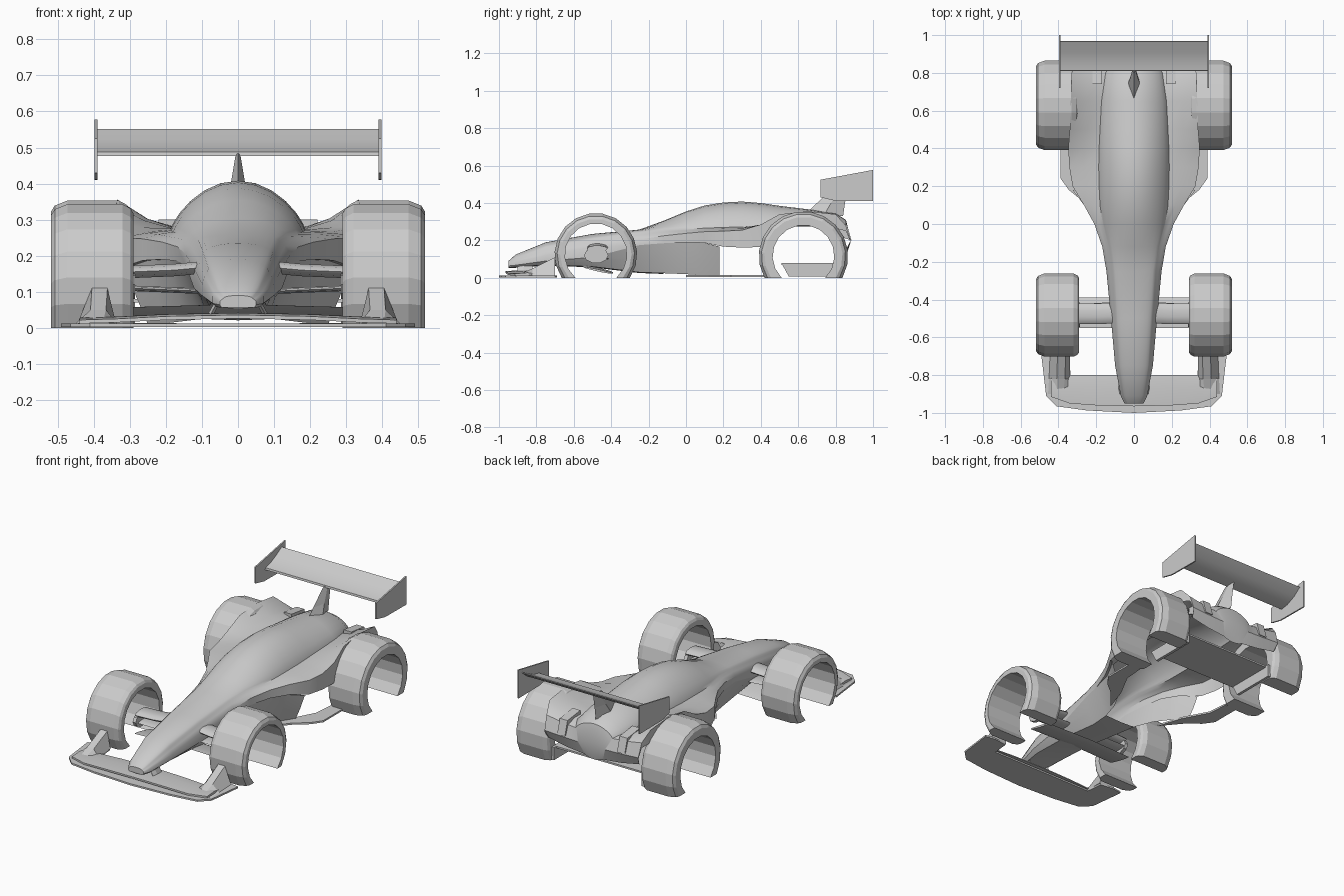
import bpy, bmesh, math

if "Cube" in bpy.data.objects:
    bpy.data.objects.remove(bpy.data.objects["Cube"])


def make(name, verts, faces, mirror=False, smooth=None):
    me = bpy.data.meshes.new(name)
    me.from_pydata([tuple(v) for v in verts], [], faces)
    bm = bmesh.new()
    bm.from_mesh(me)
    bmesh.ops.remove_doubles(bm, verts=bm.verts, dist=0.0002)
    if mirror:
        geom = bm.verts[:] + bm.edges[:] + bm.faces[:]
        bmesh.ops.mirror(bm, geom=geom, axis='X', merge_dist=0.0005)
    bmesh.ops.recalc_face_normals(bm, faces=bm.faces)
    bm.to_mesh(me)
    bm.free()
    ob = bpy.data.objects.new(name, me)
    bpy.context.collection.objects.link(ob)
    if smooth:
        bpy.ops.object.select_all(action='DESELECT')
        ob.select_set(True)
        bpy.context.view_layer.objects.active = ob
        bpy.ops.object.shade_smooth_by_angle(angle=math.radians(smooth))
    return ob


def loft(name, rows, cap0=False, cap1=False, closed=False, **kw):
    n = len(rows[0])
    verts = [p for r in rows for p in r]
    faces = []
    for i in range(len(rows) - 1):
        for j in range(n if closed else n - 1):
            k = (j + 1) % n
            faces.append((i * n + j, i * n + k, (i + 1) * n + k, (i + 1) * n + j))
    if cap0:
        faces.append(tuple(range(n)))
    if cap1:
        faces.append(tuple(range(len(verts) - n, len(verts))))
    return make(name, verts, faces, **kw)


def prism(name, outline, lo, hi, axis='z', mirror=True):
    put = (lambda a, b, h: (a, b, h)) if axis == 'z' else (lambda a, b, h: (h, a, b))
    rows = [[put(a, b, h) for a, b in outline] for h in (lo, hi)]
    return loft(name, rows, True, True, True, mirror=mirror)


# Body: y, top z, canopy half width, canopy base z, shoulder half width, shoulder z, lip z
SECTIONS = [
    (-.95, .09, .04, .082, .05, .074, .064),
    (-.91, .125, .06, .10, .07, .088, .068),
    (-.75, .19, .085, .155, .10, .12, .09),
    (-.50, .235, .10, .20, .122, .165, .11),
    (-.25, .258, .115, .24, .146, .205, .175),
    (-.12, .305, .135, .255, .168, .225, .185),
    (.00, .355, .165, .26, .21, .238, .19),
    (.10, .387, .18, .266, .265, .247, .187),
    (.20, .403, .185, .27, .325, .25, .167),
    (.30, .408, .187, .272, .342, .255, .162),
    (.40, .40, .185, .275, .348, .285, .165),
    (.50, .385, .18, .275, .34, .34, .282),
    (.65, .367, .172, .275, .335, .356, .285),
    (.80, .345, .15, .272, .33, .34, .265),
    (.855, .31, .12, .255, .31, .28, .25),
    (.88, .21, .09, .19, .305, .20, .19),
    (.855, .10, .06, .115, .295, .15, .145),
]
rows = []
for y, zt, wc, zc, ws, zs, zl in SECTIONS:
    power = 1.0 if y < -.2 else 1.55
    half = [(wc * math.sin(a), zc + (zt - zc) * max(0, math.cos(a)) ** power)
            for a in [math.radians(15 * i) for i in range(7)]]
    half += [((wc + ws) / 2, zc + .35 * (zs - zc)), (ws, zs), (ws, zl)]
    rows.append([(-x, y, z) for x, z in half[:0:-1]] + [(x, y, z) for x, z in half])
loft("upper_body", rows, cap0=True, smooth=35)

# Lower hull under the lip: bottom half width and bottom z per section
BOTTOM = [(.045, .056), (.06, .058), (.075, .07), (.08, .06), (.085, .03),
          (.10, .025), (.14, .02), (.20, .013), (.25, .01)]
rows, floor = [], []
for (y, _, _, _, ws, _, zl), (wb, zb) in zip(SECTIONS, BOTTOM):
    y = min(y, .18)
    inner = ws if y < -.1 else ws - .015
    rows.append([(ws, y, zl), (inner, y, zl), ((inner * .55 + wb * .45), y, (zl + zb) / 2), (wb, y, zb)])
    if y < 0:
        floor.append([(wb, y, zb), (0, y, zb - .004)])
loft("lower_hull_side", rows, mirror=True, smooth=35)
loft("lower_hull_floor", floor, mirror=True, smooth=35)
make("nose_tip_cap", [(.05, -.95, .064), (-.05, -.95, .064), (-.045, -.95, .056), (.045, -.95, .056)],
     [(0, 1, 2, 3)])


# Wheel covers: rings cut off at the ground
def wheel_cover(name, x0, x1, cy, cz, r, ri):
    prof = [(x0, ri), (x0, r - .025), (x0 + .008, r - .012), (x0 + .03, r),
            (x1 - .045, r), (x1 - .01, r - .014), (x1, r - .03), (x1, ri)]
    n = 13
    rows = []
    for i in range(n + 1):
        row = []
        for x, rad in prof:
            a0 = -math.asin(cz / rad)
            a = a0 + (math.pi - 2 * a0) * i / n
            row.append((x, cy + rad * math.cos(a), max(0, cz + rad * math.sin(a))))
        rows.append(row)
    loft(name, rows, True, True, True, mirror=True)


wheel_cover("front_wheel_cover", .29, .518, -.482, .125, .221, .166)
wheel_cover("rear_wheel_cover", .30, .518, .628, .117, .239, .165)

# Front wing: ground plate, raised blade, wheel ramps and nose struts
prism("front_wing_plate", [(0, -1), (.25, -.987), (.41, -.965), (.465, -.91), (.49, -.7),
      (.43, -.69), (.345, -.70), (.335, -.80), (0, -.8)], .002, .012)
blade = [[(x, -.965 + d, z + .01), (x, -.87 + d * .5, z + .016), (x, -.80, z + .008),
          (x, -.80, z + .003), (x, -.965 + d, z)]
         for x, z, d in ((0, .026, 0), (.2, .022, .005), (.34, .015, .015), (.44, .012, .05))]
loft("front_wing_blade", blade, False, True, True, mirror=True, smooth=30)
ramp = [[(.335, -.90, .012), (.375, -.90, .016), (.405, -.90, .016), (.455, -.90, .012)],
        [(.338, -.82, .012), (.366, -.82, .05), (.409, -.82, .05), (.45, -.82, .012)],
        [(.34, -.70, .012), (.362, -.70, .11), (.405, -.70, .11), (.445, -.70, .012)]]
loft("wheel_ramp", ramp, True, True, True, mirror=True)
strut = [[(x, -.90, z), (x + .008, -.87, z), (x, -.82, z), (x - .008, -.87, z)]
         for x, z in ((.055, .075), (.08, .03))]
loft("nose_strut", strut, True, True, True, mirror=True)


# Front suspension: streamlined arms, hub and lower vane
def arm(name, ends, chord, thick, tilt=0.0):
    rows = []
    for x, y, z in ends:
        ring = []
        for i in range(10):
            a = 2 * math.pi * i / 10
            dy = chord / 2 * math.cos(a)
            ring.append((x, y + dy, z + thick / 2 * math.sin(a) - tilt * dy))
        rows.append(ring)
    return loft(name, rows, True, True, True, mirror=True, smooth=35)


arm("upper_arm", [(.09, -.47, .168), (.18, -.475, .16), (.30, -.475, .155)], .11, .036)
arm("lower_arm", [(.06, -.46, .10), (.30, -.475, .11)], .10, .016)
arm("wheel_hub", [(.285, -.48, .12), (.305, -.48, .12)], .13, .085)
arm("lower_vane", [(0, -.47, .048), (.29, -.47, .04)], .16, .012, .22)

# Side floor strips and rear diffuser with its outer fences
prism("side_floor", [(.17, 0), (.27, .12), (.345, .18), (.388, .24), (.388, .42),
      (.31, .42), (.30, .30), (.22, .15)], .004, .014)
prism("diffuser_plate", [(.51, .07), (.51, .08), (.80, .08), (.80, .07)], -.30, .30, 'x', False)
prism("diffuser_fence", [(.55, .006), (.51, .08), (.82, .08), (.82, .006)], .285, .302, 'x')

# Exhaust boxes at the tail
prism("exhaust_box", [(.74, .25), (.74, .30), (.86, .285), (.885, .20)], .17, .22, 'x')

# Rear wing with end plates and pylon
prof = [(.81, .476), (.86, .483), (.92, .51), (.97, .549), (.965, .552), (.91, .522), (.86, .498), (.812, .488)]
loft("rear_wing", [[(x, y, z) for y, z in prof] for x in (-.392, .392)], True, True, True, smooth=30)
prism("wing_end_plate", [(.72, .525), (1.0, .577), (1.0, .41), (.80, .412), (.72, .43)], .39, .398, 'x')
pylon = [[(0, y0, z), (w, (y0 + y1) / 2, z), (0, y1, z), (-w, (y0 + y1) / 2, z)]
         for y0, y1, z, w in ((.63, .84, .33, .035), (.70, .85, .40, .02), (.79, .865, .483, .006))]
loft("wing_pylon", pylon, True, True, True)
